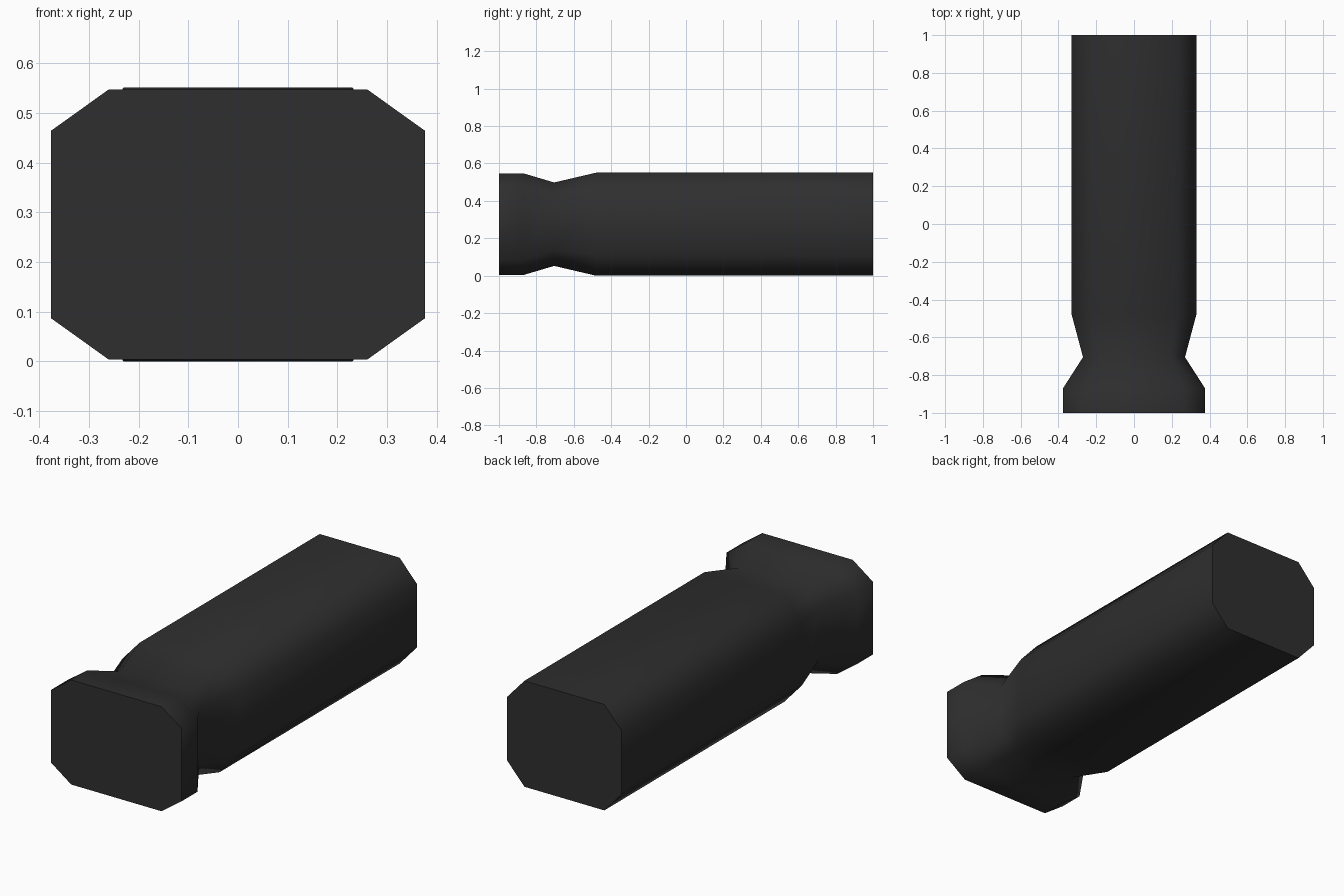
import bpy, bmesh, math

if "Cube" in bpy.data.objects:
    bpy.data.objects.remove(bpy.data.objects["Cube"])

# one dark rubber-like colour
mat = bpy.data.materials.new("charcoal")
mat.diffuse_color = (0.028, 0.028, 0.028, 1)
mat.use_nodes = True
mat.node_tree.nodes["Principled BSDF"].inputs["Base Color"].default_value = mat.diffuse_color

MID = 0.2765  # height of the grip axis


def ring(bm, y, w, h, wt, hs):
    """Chamfered rectangle: half width/height w, h; flat half lengths wt, hs."""
    pts = [(w, -hs), (w, hs), (wt, h), (-wt, h),
           (-w, hs), (-w, -hs), (-wt, -h), (wt, -h)]
    return [bm.verts.new((x, y, MID + z)) for x, z in pts]


# sections from the flared front to the back end: y, w, h, wt, hs
sections = [
    (-1.00, 0.376, 0.272, 0.26, 0.189),
    (-0.87, 0.376, 0.272, 0.26, 0.189),
    (-0.705, 0.27, 0.223, 0.19, 0.136),
    (-0.48, 0.33, 0.2755, 0.23, 0.165),
    (1.00, 0.33, 0.2755, 0.23, 0.165),
]

bm = bmesh.new()
rings = [ring(bm, *s) for s in sections]
for a, b in zip(rings, rings[1:]):
    for i in range(8):
        j = (i + 1) % 8
        bm.faces.new((a[i], a[j], b[j], b[i]))
bm.faces.new(rings[0])
bm.faces.new(rings[-1])
bmesh.ops.recalc_face_normals(bm, faces=bm.faces)
bmesh.ops.translate(bm, verts=bm.verts, vec=(0, 0, -min(v.co.z for v in bm.verts)))

mesh = bpy.data.meshes.new("grip")
bm.to_mesh(mesh)
bm.free()
mesh.materials.append(mat)
grip = bpy.data.objects.new("grip", mesh)
bpy.context.collection.objects.link(grip)

# smooth sides, sharp end caps
bpy.context.view_layer.objects.active = grip
grip.select_set(True)
bpy.ops.object.shade_smooth_by_angle(angle=math.radians(65))
